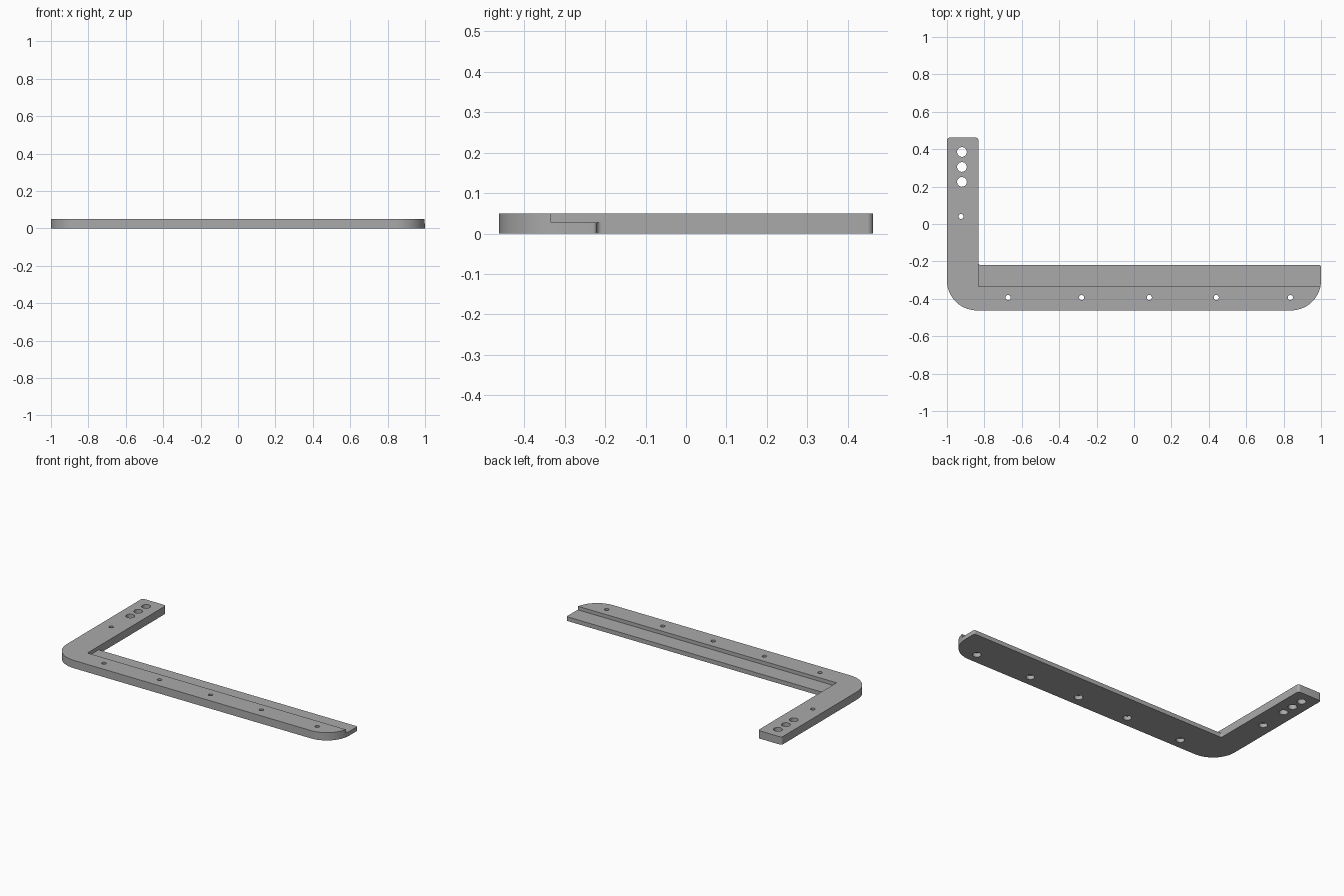
import bpy, bmesh, math
from mathutils import Vector

if "Cube" in bpy.data.objects:
    bpy.data.objects.remove(bpy.data.objects["Cube"], do_unlink=True)

grey = bpy.data.materials.new("plain grey")
grey.use_nodes = True
colour = (0.4, 0.4, 0.4, 1)
grey.diffuse_color = colour
grey.node_tree.nodes["Principled BSDF"].inputs["Base Color"].default_value = colour

HEIGHT, LEDGE_Z = 0.05, 0.027


def rounded(corners, steps=14):
    """Outline with each (x, y, radius) corner replaced by a tangent arc."""
    points = []
    for i, (x, y, r) in enumerate(corners):
        p = Vector((x, y))
        a = (Vector(corners[i - 1][:2]) - p).normalized()
        b = (Vector(corners[(i + 1) % len(corners)][:2]) - p).normalized()
        if r == 0:
            points.append(p)
            continue
        centre = p + (a + b) * r
        for k in range(steps + 1):
            t = math.pi / 2 * k / steps
            points.append(centre - b * r * math.cos(t) - a * r * math.sin(t))
    return points


def prism(name, points, z0, z1):
    bm = bmesh.new()
    base = bm.faces.new([bm.verts.new((p[0], p[1], z0)) for p in points])
    top = bmesh.ops.extrude_face_region(bm, geom=[base])["geom"]
    bmesh.ops.translate(bm, vec=(0, 0, z1 - z0),
                        verts=[v for v in top if isinstance(v, bmesh.types.BMVert)])
    bmesh.ops.recalc_face_normals(bm, faces=bm.faces)
    mesh = bpy.data.meshes.new(name)
    bm.to_mesh(mesh)
    bm.free()
    mesh.materials.append(grey)
    obj = bpy.data.objects.new(name, mesh)
    bpy.context.collection.objects.link(obj)
    return obj


def circle(x, y, r, n=32):
    return [(x + r * math.cos(math.tau * k / n), y + r * math.sin(math.tau * k / n))
            for k in range(n)]


# L-shaped plate
bracket = prism("bracket", rounded([
    (-1, -0.462, 0.16), (1, -0.462, 0.16), (1, -0.22, 0.01),
    (-0.832, -0.22, 0.012), (-0.832, 0.462, 0.015), (-1, 0.462, 0.015)]), 0, HEIGHT)

# Lowered ledge along the inner edge of the long arm
cutters = [prism("ledge_cutter",
                 [(-0.832, -0.333), (1.1, -0.333), (1.1, -0.19), (-0.832, -0.19)],
                 LEDGE_Z, 0.1)]

# Large holes near the end of the short arm
for y in (0.385, 0.305, 0.225):
    cutters.append(prism("large_hole_cutter", circle(-0.92, y, 0.026), -0.1, 0.1))

# Screw holes, each widened from below
screws = [(-0.925, 0.04)] + [(x, -0.393) for x in (-0.673, -0.28, 0.082, 0.44, 0.836)]
for x, y in screws:
    cutters.append(prism("screw_hole_cutter", circle(x, y, 0.0135), -0.1, 0.1))
    cutters.append(prism("screw_recess_cutter", circle(x, y, 0.025), -0.1, 0.025))

for cutter in cutters:
    cutter.hide_render = True
    cutter.hide_viewport = False
    mod = bracket.modifiers.new(cutter.name, "BOOLEAN")
    mod.operation = "DIFFERENCE"
    mod.solver = "EXACT"
    mod.object = cutter

bpy.ops.object.select_all(action="DESELECT")
bpy.context.view_layer.objects.active = bracket
bracket.select_set(True)
for mod in list(bracket.modifiers):
    bpy.ops.object.modifier_apply(modifier=mod.name)
for cutter in cutters:
    bpy.data.objects.remove(cutter, do_unlink=True)
bpy.ops.object.shade_smooth_by_angle(angle=math.radians(30))
